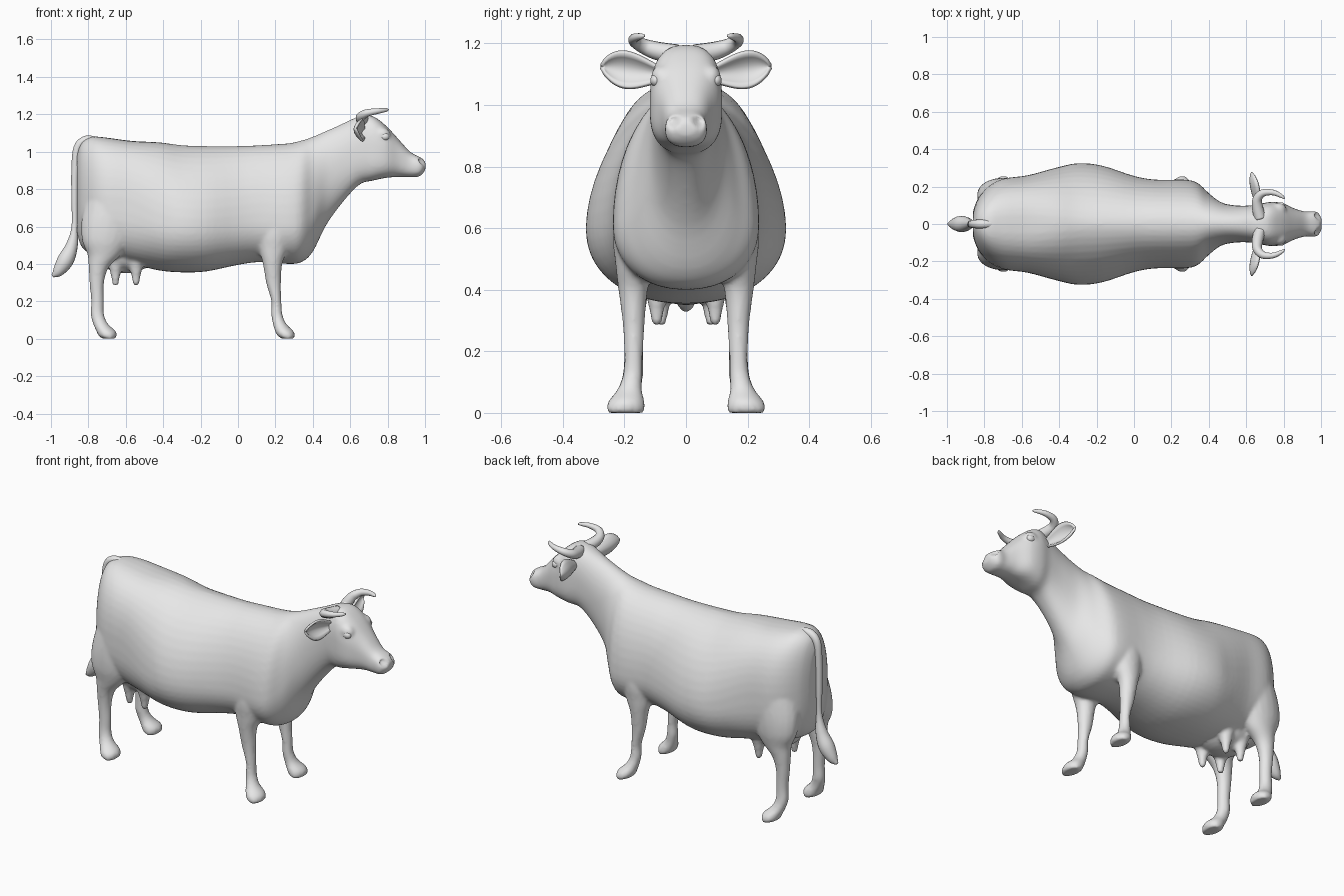
import bpy, bmesh, math
from mathutils import Vector, Matrix

old = bpy.data.objects.get("Cube")
if old:
    bpy.data.objects.remove(old, do_unlink=True)

grey = bpy.data.materials.new("plain_grey")
grey.use_nodes = True
grey.diffuse_color = (0.8, 0.8, 0.8, 1)
grey.node_tree.nodes["Principled BSDF"].inputs["Base Color"].default_value = grey.diffuse_color

SIDES = (1, -1)


def make_object(name, bm):
    """Turn a bmesh into a smooth, coloured object."""
    bmesh.ops.recalc_face_normals(bm, faces=bm.faces[:])
    mesh = bpy.data.meshes.new(name)
    bm.to_mesh(mesh)
    bm.free()
    mesh.materials.append(grey)
    for poly in mesh.polygons:
        poly.use_smooth = True
    obj = bpy.data.objects.new(name, mesh)
    bpy.context.collection.objects.link(obj)
    return obj


def spline(rows, steps=4):
    """Smooth curve through rows of numbers of any width."""
    rows = [rows[0], *rows, rows[-1]]
    out = []
    for a, b, c, d in zip(rows, rows[1:], rows[2:], rows[3:]):
        for s in range(steps):
            t = s / steps
            out.append([q + t / 2 * (r - p + t * (2*p - 5*q + 4*r - e + t * (3*(q - r) + e - p)))
                        for p, q, r, e in zip(a, b, c, d)])
    return out + [list(rows[-1])]


def skin(bm, rings):
    """Bridge closed rings of points and cap both ends."""
    loops = [[bm.verts.new(p) for p in ring] for ring in rings]
    n = len(loops[0])
    for a, b in zip(loops, loops[1:]):
        for i in range(n):
            j = (i + 1) % n
            bm.faces.new((a[i], a[j], b[j], b[i]))
    bm.faces.new(loops[0][::-1])
    bm.faces.new(loops[-1])


def angles(n):
    return [math.tau * i / n for i in range(n)]


def soft_power(v, power):
    return math.copysign(abs(v) ** power, v)


def body_ring(x, top, bottom, width, middle, power):
    """Egg-shaped section; a low power makes it boxy, a high one slim above."""
    ring = []
    for a in angles(48):
        c, s = math.cos(a), math.sin(a)
        reach, p = (top - middle, power) if s > 0 else (middle - bottom, min(power, .92))
        ring.append((x, width * soft_power(c, p), middle + reach * soft_power(s, p)))
    return ring


def add_leg(bm, rows, side):
    skin(bm, [[(x + rx * math.cos(a), side * (y + ry * math.sin(a)), z) for a in angles(20)]
              for z, x, y, rx, ry in spline(rows)])


def add_tube(bm, rows, side=1, n=14):
    """Tapered round tube; rows hold x, y, z, radius."""
    pts = spline(rows, 5)
    centres = [Vector((x, side * y, z)) for x, y, z, r in pts]
    normal, rings, last = None, [], None
    for i, centre in enumerate(centres):
        tangent = (centres[min(i + 1, len(pts) - 1)] - centres[max(i - 1, 0)]).normalized()
        if normal is None:
            normal = tangent.orthogonal().normalized()
        else:
            normal = last.rotation_difference(tangent) @ normal
        last = tangent
        other = tangent.cross(normal)
        rings.append([centre + pts[i][3] * (normal * math.cos(a) + other * math.sin(a))
                      for a in angles(n)])
    skin(bm, rings)


def add_ball(bm, centre, size):
    place = Matrix.Translation(centre) @ Matrix.Diagonal((*size, 1))
    bmesh.ops.create_uvsphere(bm, u_segments=24, v_segments=14, radius=1, matrix=place)


# Torso, neck and head sections: x, top, bottom, half width, height of widest point, power
trunk = [
    (-.86, .99, .56, .07, .75, .9), (-.835, 1.05, .49, .135, .72, .85),
    (-.78, 1.08, .45, .2, .7, .82), (-.7, 1.075, .43, .242, .69, .8),
    (-.57, 1.058, .4, .26, .67, .8), (-.42, 1.05, .365, .3, .61, .95),
    (-.3, 1.035, .355, .325, .6, 1.1), (-.17, 1.03, .36, .312, .6, 1.12),
    (0, 1.03, .395, .257, .61, 1.05), (.12, 1.035, .41, .237, .62, 1),
    (.27, 1.045, .4, .237, .61, 1), (.34, 1.06, .41, .22, .62, 1),
    (.4, 1.08, .465, .165, .68, 1), (.47, 1.11, .605, .114, .84, .95),
    (.56, 1.15, .73, .098, .94, .9), (.65, 1.19, .825, .102, 1, .8),
    (.72, 1.19, .845, .117, 1, .7), (.79, 1.14, .86, .113, .98, .72),
    (.86, 1.065, .865, .082, .96, .8), (.92, 1, .863, .066, .925, .8),
    (.965, .975, .866, .069, .92, .8), (.99, .96, .885, .056, .925, .85),
    (1.003, .94, .905, .03, .925, .9)]

# Leg sections from top to hoof: z, x, y, radius along x, radius along y
front_leg = [
    (.82, .23, .11, .09, .07), (.6, .2, .155, .1, .08), (.48, .19, .167, .078, .062),
    (.4, .185, .172, .052, .048), (.3, .19, .17, .04, .037), (.2, .205, .17, .027, .031),
    (.13, .208, .172, .03, .032), (.08, .222, .182, .036, .039), (.04, .248, .193, .05, .058),
    (.015, .258, .196, .046, .064), (0, .268, .196, .032, .058)]
hind_leg = [
    (.85, -.67, .1, .12, .12), (.65, -.69, .145, .145, .1), (.53, -.705, .165, .13, .08),
    (.45, -.715, .17, .09, .06), (.38, -.745, .17, .054, .046), (.3, -.755, .17, .039, .036),
    (.2, -.752, .17, .034, .031), (.13, -.752, .172, .036, .033), (.08, -.735, .182, .04, .039),
    (.04, -.705, .193, .052, .058), (.015, -.697, .196, .048, .064), (0, -.688, .196, .034, .058)]

body = bmesh.new()
skin(body, [body_ring(*row) for row in spline(trunk)])
add_ball(body, (-.6, 0, .445), (.15, .14, .095))             # udder
for side in SIDES:
    add_leg(body, front_leg, side)
    add_leg(body, hind_leg, side)
    add_ball(body, (.25, side * .125, .68), (.11, .1, .2))   # shoulder
    add_ball(body, (.77, side * .08, 1.09), (.045, .034, .04))  # brow
    for x, y in ((-.655, .08), (-.545, .095)):               # teats
        add_tube(body, [(x, y, .42, .045), (x, y, .35, .028), (x, y, .31, .02),
                        (x, y, .283, .014)], side)

# Fuse the body parts into one skin
rough = make_object("body_rough", body)
remesh = rough.modifiers.new("fuse", 'REMESH')
remesh.mode = 'VOXEL'
remesh.voxel_size = 0.01
remesh.use_smooth_shade = True
relax = rough.modifiers.new("relax", 'SMOOTH')
relax.factor = 0.5
relax.iterations = 6
fused = bpy.data.meshes.new_from_object(rough.evaluated_get(bpy.context.evaluated_depsgraph_get()))
bpy.data.objects.remove(rough, do_unlink=True)
body = bmesh.new()
body.from_mesh(fused)

# Nostril hollows
for side in SIDES:
    nostril = Vector((.985, side * .04, .945))
    for v in body.verts:
        near = 1 - (v.co - nostril).length / .026
        if near > 0:
            v.co.x -= near * .03
make_object("body", body)

# Horns, eyes and ears in mirrored pairs
horns, eyes, ears = bmesh.new(), bmesh.new(), bmesh.new()
for side in SIDES:
    add_tube(horns, [(.675, .03, 1.165, .032), (.66, .09, 1.175, .03), (.66, .135, 1.19, .025),
                     (.69, .166, 1.207, .02), (.745, .168, 1.217, .015),
                     (.79, .148, 1.223, .01), (.803, .135, 1.225, .004)], side)
    add_ball(eyes, (.785, side * .098, 1.08), (.024, .018, .02))
    rows, columns = 18, 8
    grid = []
    for i in range(rows + 1):
        u = i / rows
        half = .02 * (1 - u) + .047 * max(0, math.sin(math.pi * u ** 1.5)) ** .7 + .003
        line = []
        for j in range(columns + 1):
            v = 2 * j / columns - 1
            line.append(ears.verts.new((.668 - .035 * u + .7 * half * (v * v - .5),
                                        side * (.085 + .19 * u),
                                        1.1 + .025 * u + half * v)))
        grid.append(line)
    for a, b in zip(grid, grid[1:]):
        for j in range(columns):
            ears.faces.new((a[j], a[j + 1], b[j + 1], b[j]))
make_object("horns", horns)
make_object("eyes", eyes)
thick = make_object("ears", ears).modifiers.new("thickness", 'SOLIDIFY')
thick.thickness = 0.012
thick.offset = 0

# Tail with its tuft
tail = bmesh.new()
add_tube(tail, [(-.74, 0, 1.055, .02), (-.81, 0, 1.062, .024), (-.858, 0, 1.02, .022),
                (-.872, 0, .9, .019), (-.874, 0, .75, .017), (-.874, 0, .6, .016),
                (-.888, 0, .5, .032), (-.922, 0, .42, .044), (-.962, 0, .36, .03),
                (-.992, 0, .335, .008)])
make_object("tail", tail)
